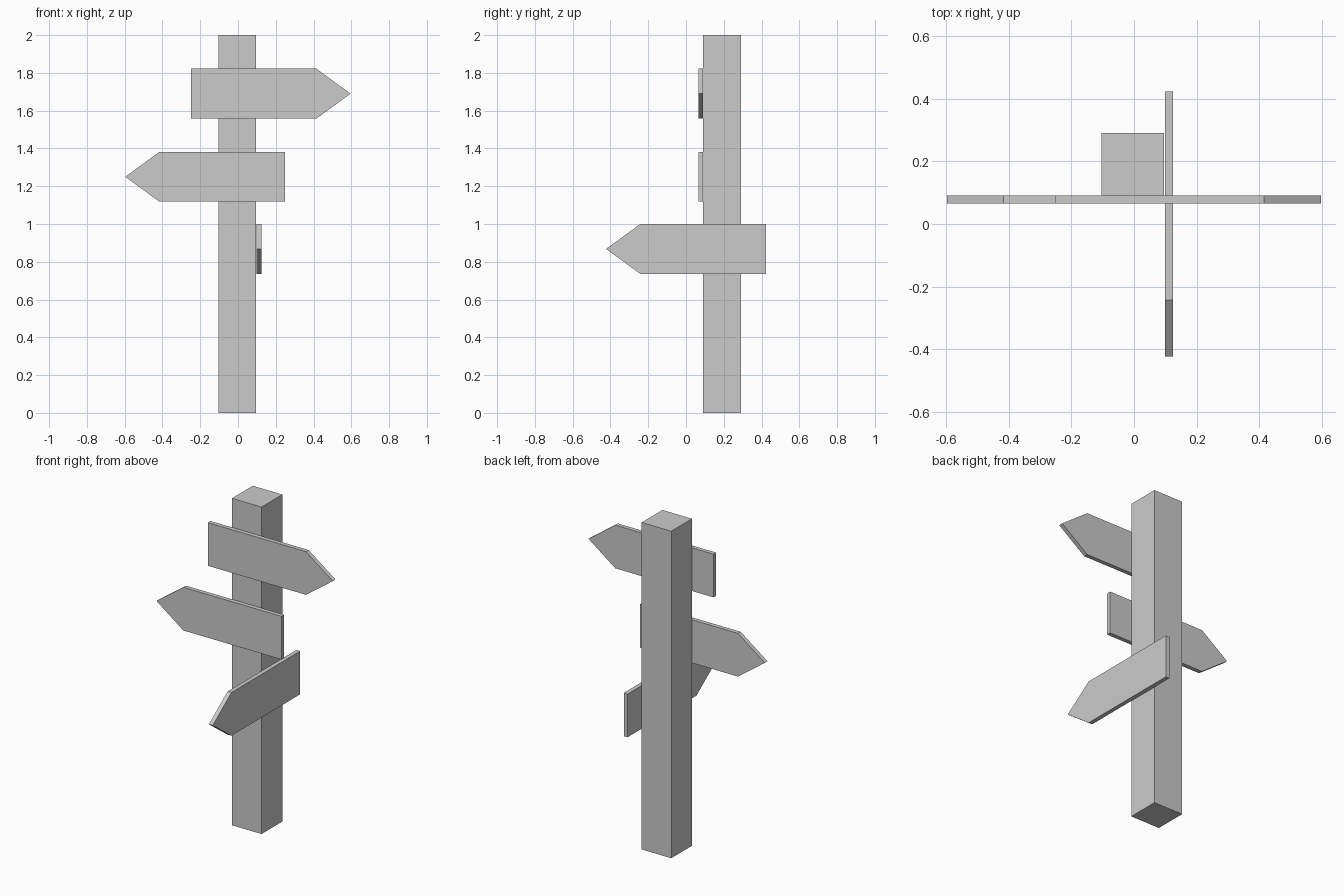
import bpy, bmesh
from mathutils import Vector, Matrix
from math import pi

if "Cube" in bpy.data.objects:
    bpy.data.objects.remove(bpy.data.objects["Cube"])

def add_object(name, bm):
    bmesh.ops.recalc_face_normals(bm, faces=bm.faces)
    mesh = bpy.data.meshes.new(name)
    bm.to_mesh(mesh)
    bm.free()
    obj = bpy.data.objects.new(name, mesh)
    bpy.context.collection.objects.link(obj)
    return obj

# square post
POST_X, POST_Y, WIDTH, HEIGHT = -0.004, 0.191, 0.2, 2.0
bm = bmesh.new()
bmesh.ops.create_cube(bm, size=1, matrix=Matrix.Translation((POST_X, POST_Y, HEIGHT / 2))
                      @ Matrix.Diagonal((WIDTH, WIDTH, HEIGHT, 1)))
add_object("post", bm)

# pointed board: lies in the XZ plane, centred on its length, point towards +x
LENGTH, TIP, BOARD_H, THICK = 0.846, 0.181, 0.264, 0.026

def board(name, location, turn):
    h, l = BOARD_H / 2, LENGTH / 2
    profile = [(-l, -h), (l - TIP, -h), (l, 0), (l - TIP, h), (-l, h)]
    bm = bmesh.new()
    face = bm.faces.new([bm.verts.new((x, -THICK / 2, z)) for x, z in profile])
    ext = bmesh.ops.extrude_face_region(bm, geom=[face])
    verts = [v for v in ext["geom"] if isinstance(v, bmesh.types.BMVert)]
    bmesh.ops.translate(bm, verts=verts, vec=Vector((0, THICK, 0)))
    obj = add_object(name, bm)
    obj.location = location
    obj.rotation_euler.z = turn

# two boards on the front of the post, one on its right side
front_y = POST_Y - WIDTH / 2 - THICK / 2
board("top_sign", (0.173, front_y, 1.69), 0)
board("middle_sign", (-0.174, front_y, 1.25), pi)
board("lower_sign", (POST_X + WIDTH / 2 + 0.003 + THICK / 2, 0, 0.868), -pi / 2)
